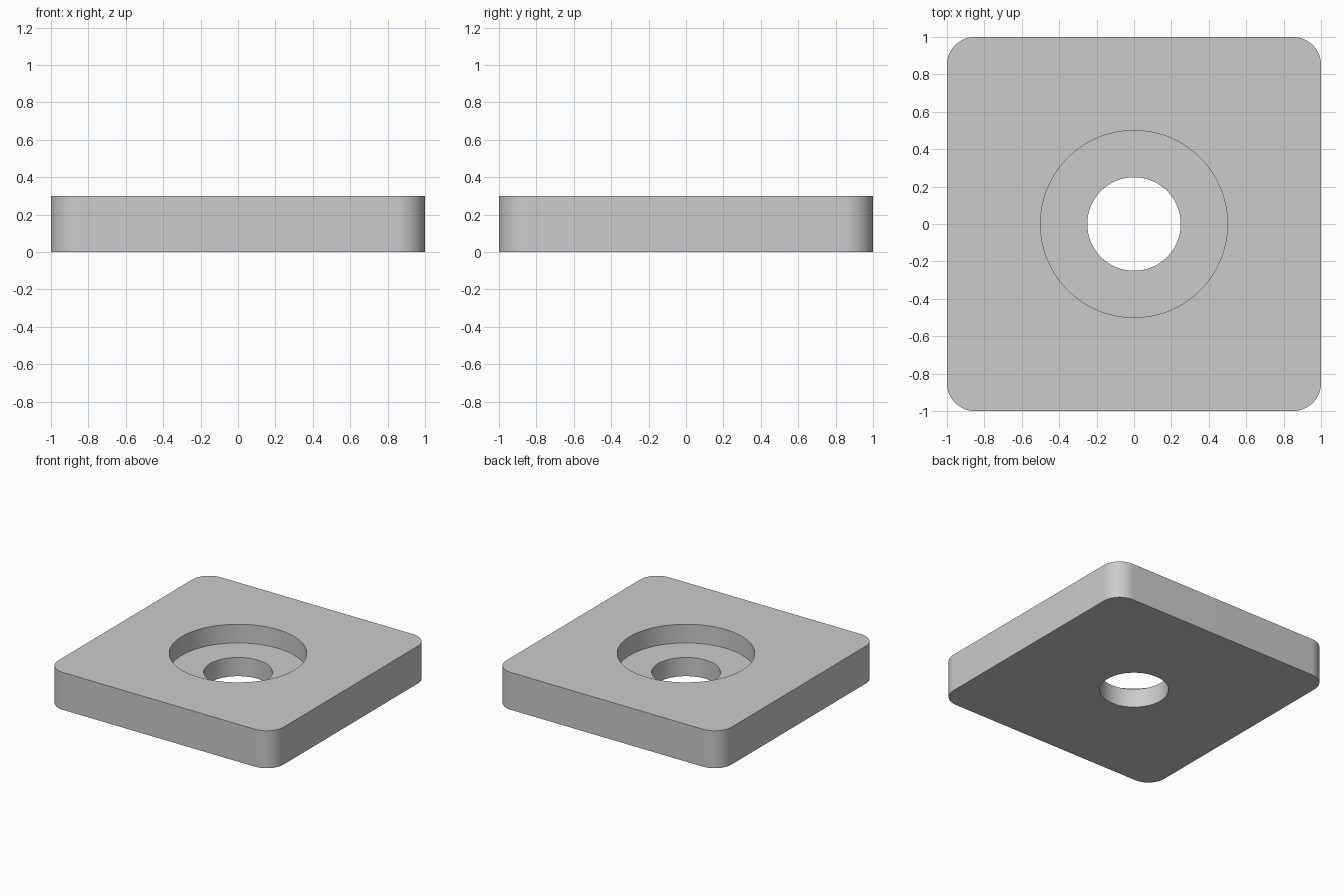
import bpy
import bmesh
from math import cos, sin, pi, radians

cube = bpy.data.objects.get("Cube")
if cube:
    bpy.data.objects.remove(cube, do_unlink=True)

HALF, HEIGHT = 1.0, 0.3
CORNER = 0.15            # rounded corner radius
BORE, HOLE = 0.5, 0.25   # counterbore and through-hole radii
STEP = 0.15              # height of the counterbore floor
PER_CORNER = 24          # points on each quarter

# Single grey material
grey = bpy.data.materials.new("plain grey")
grey.use_nodes = True
colour = (0.6, 0.6, 0.6, 1.0)
grey.diffuse_color = colour
grey.node_tree.nodes["Principled BSDF"].inputs["Base Color"].default_value = colour


def outline(z):
    """Rounded square loop."""
    inner = HALF - CORNER
    for k in range(4):
        mid = (k + 0.5) * pi / 2
        cx = inner if cos(mid) > 0 else -inner
        cy = inner if sin(mid) > 0 else -inner
        for i in range(PER_CORNER):
            a = (k + i / (PER_CORNER - 1)) * pi / 2
            yield cx + CORNER * cos(a), cy + CORNER * sin(a), z


def circle(radius, z):
    """Round loop with the same point count as the outline."""
    count = 4 * PER_CORNER
    for i in range(count):
        a = (i + 0.5) * 2 * pi / count
        yield radius * cos(a), radius * sin(a), z


# Plate: closed chain of loops round the section, joined by quads
bm = bmesh.new()
loops = [[bm.verts.new(p) for p in ring] for ring in (
    outline(0), outline(HEIGHT), circle(BORE, HEIGHT),
    circle(BORE, STEP), circle(HOLE, STEP), circle(HOLE, 0))]
for low, high in zip(loops, loops[1:] + loops[:1]):
    for i in range(len(low)):
        j = (i + 1) % len(low)
        bm.faces.new((low[i], low[j], high[j], high[i]))
bmesh.ops.recalc_face_normals(bm, faces=bm.faces)

mesh = bpy.data.meshes.new("counterbored_plate")
bm.to_mesh(mesh)
bm.free()
mesh.materials.append(grey)
plate = bpy.data.objects.new("counterbored_plate", mesh)
bpy.context.collection.objects.link(plate)

# Smooth curved walls, sharp rims
bpy.ops.object.select_all(action='DESELECT')
plate.select_set(True)
bpy.context.view_layer.objects.active = plate
bpy.ops.object.shade_smooth_by_angle(angle=radians(30))
